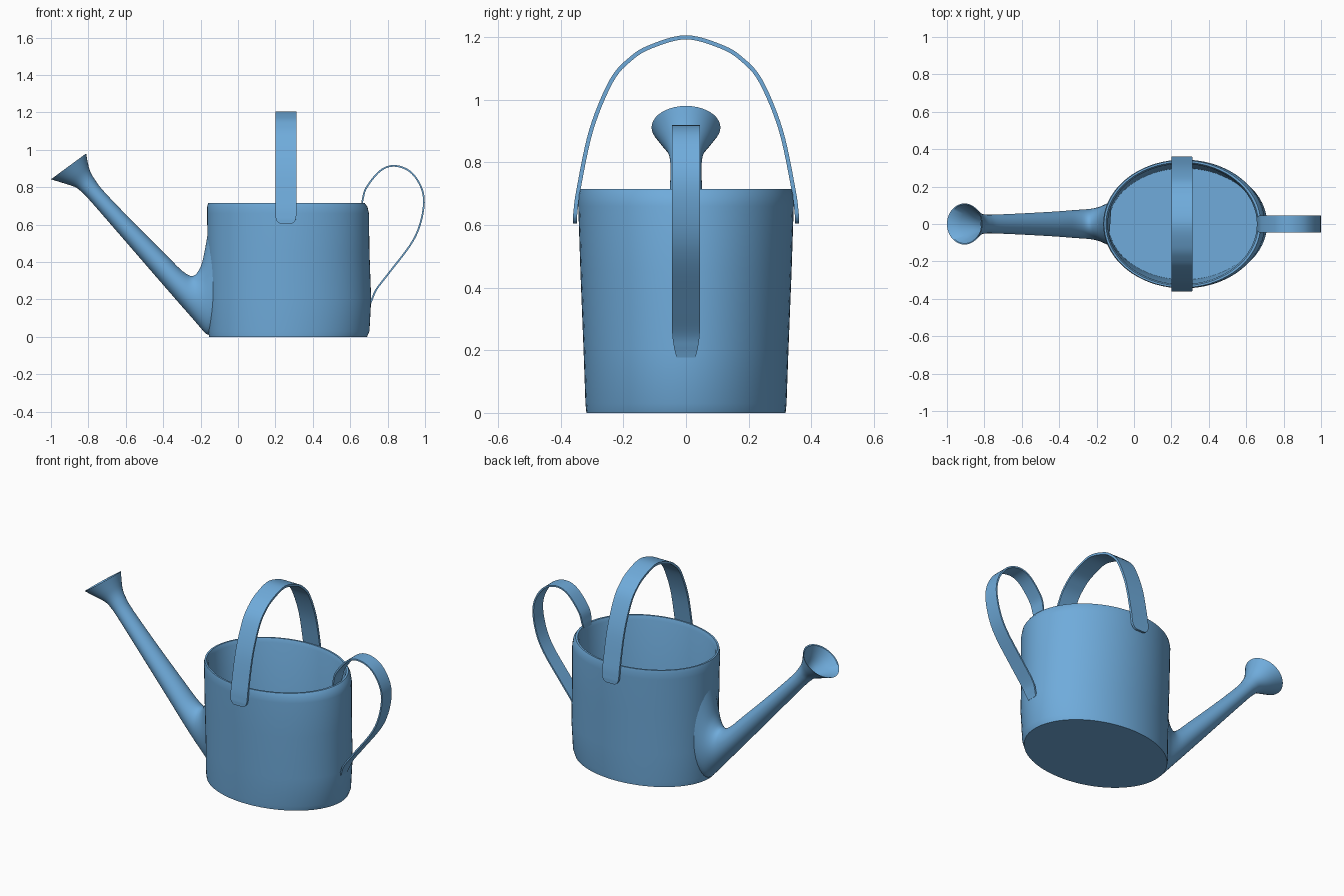
import bpy, bmesh, math

blue = bpy.data.materials.new("soft_blue")
blue.diffuse_color = (0.16, 0.41, 0.71, 1)


def smooth_points(pts, n):
    """Catmull-Rom interpolation of tuples of any length."""
    out = []
    for i in range(len(pts) - 1):
        a, b, c, d = pts[max(i - 1, 0)], pts[i], pts[i + 1], pts[min(i + 2, len(pts) - 1)]
        for k in range(n):
            t = k / n
            out.append(tuple(0.5 * (2 * q + (r - p) * t + (2 * p - 5 * q + 4 * r - s) * t * t
                                    + (3 * q - p - 3 * r + s) * t ** 3)
                             for p, q, r, s in zip(a, b, c, d)))
    out.append(pts[-1])
    return out


def loft(name, rings, cap_start=True, cap_end=True):
    """Skin a list of equal-sized closed rings."""
    bm = bmesh.new()
    rows = [[bm.verts.new(p) for p in ring] for ring in rings]
    n = len(rows[0])
    for r0, r1 in zip(rows, rows[1:]):
        for i in range(n):
            j = (i + 1) % n
            bm.faces.new((r0[i], r0[j], r1[j], r1[i]))
    if cap_start:
        bm.faces.new(rows[0][::-1])
    if cap_end:
        bm.faces.new(rows[-1])
    bmesh.ops.recalc_face_normals(bm, faces=bm.faces)
    for f in bm.faces:
        f.smooth = True
    me = bpy.data.meshes.new(name)
    bm.to_mesh(me)
    bm.free()
    me.set_sharp_from_angle(angle=math.radians(40))
    me.materials.append(blue)
    ob = bpy.data.objects.new(name, me)
    bpy.context.collection.objects.link(ob)
    return ob


def strap(name, path, thick, place):
    """Flat band along a 2D path of (u, v, half width); place maps (u, v, w) to 3D."""
    pts = smooth_points(path, 6)
    rings = []
    for i, (u, v, w) in enumerate(pts):
        a, b = pts[max(i - 1, 0)], pts[min(i + 1, len(pts) - 1)]
        du, dv = b[0] - a[0], b[1] - a[1]
        l = math.hypot(du, dv)
        nu, nv = -dv / l * thick / 2, du / l * thick / 2
        rings.append([place(u + nu, v + nv, -w), place(u + nu, v + nv, w),
                      place(u - nu, v - nv, w), place(u - nu, v - nv, -w)])
    return loft(name, rings)


# Body: oval tub with a rounded rim and a hollow inside (z, left x, right x, half depth)
body = [(0.0, -0.155, 0.69, 0.318), (0.03, -0.16, 0.703, 0.321), (0.2, -0.16, 0.712, 0.327),
        (0.45, -0.163, 0.703, 0.337), (0.66, -0.165, 0.70, 0.344), (0.695, -0.165, 0.692, 0.344),
        (0.714, -0.16, 0.678, 0.34), (0.714, -0.15, 0.665, 0.33), (0.69, -0.14, 0.657, 0.322),
        (0.03, -0.135, 0.672, 0.298)]
N = 72
rings = []
for z, xl, xr, b in body:
    cx, a = (xl + xr) / 2, (xr - xl) / 2
    rings.append([(cx + a * math.cos(2 * math.pi * i / N), b * math.sin(2 * math.pi * i / N), z)
                  for i in range(N)])
loft("can_body", rings)

# Spout and rose: (bottom x, bottom z, top x, top z, half width, wrap around body)
M = 40


def tube(sections):
    out = []
    for bx, bz, tx, tz, w, k in sections:
        ring = []
        for i in range(M):
            t = 2 * math.pi * i / M
            c, y = (1 + math.cos(t)) / 2, w * math.sin(t)
            ring.append((bx + (tx - bx) * c + 2 * k * y * y, y, bz + (tz - bz) * c))
        out.append(ring)
    return out


outer = [(-0.142, 0.01, -0.15, 0.62, 0.125, 1), (-0.168, 0.014, -0.18, 0.45, 0.104, 0.8),
         (-0.195, 0.042, -0.202, 0.37, 0.089, 0.3), (-0.245, 0.1, -0.24, 0.325, 0.08, 0),
         (-0.33, 0.197, -0.295, 0.35, 0.075, 0), (-0.45, 0.335, -0.38, 0.433, 0.067, 0),
         (-0.63, 0.543, -0.555, 0.608, 0.057, 0), (-0.79, 0.727, -0.715, 0.775, 0.05, 0),
         (-0.835, 0.773, -0.765, 0.84, 0.051, 0), (-0.87, 0.80, -0.79, 0.885, 0.06, 0),
         (-0.935, 0.822, -0.803, 0.93, 0.085, 0), (-1.0, 0.842, -0.812, 0.98, 0.11, 0)]
inner = [(-0.993, 0.845, -0.817, 0.974, 0.104, 0), (-0.927, 0.828, -0.811, 0.922, 0.077, 0),
         (-0.862, 0.807, -0.798, 0.878, 0.051, 0), (-0.82, 0.77, -0.768, 0.822, 0.04, 0)]
loft("spout", tube(smooth_points(outer, 4) + inner))

# Carrying handle: arched band over the top, mirrored across y
half = [(0.354, 0.604, 0.03), (0.354, 0.615, 0.045), (0.353, 0.64, 0.055), (0.343, 0.714, 0.056),
        (0.302, 0.905, 0.056), (0.238, 1.06, 0.056), (0.178, 1.129, 0.056), (0.113, 1.169, 0.056)]
arch = half + [(0, 1.199, 0.056)] + [(-y, z, w) for y, z, w in reversed(half)]
strap("top_handle", arch, 0.013, lambda u, v, w: (0.256 + w, u, v))

# Rear handle: thin looped band from rim to lower back
loop = [(0.662, 0.70, 0.035), (0.668, 0.74, 0.043), (0.688, 0.80, 0.045), (0.76, 0.887, 0.045),
        (0.835, 0.914, 0.045), (0.918, 0.885, 0.045), (0.976, 0.807, 0.045), (0.994, 0.716, 0.045),
        (0.971, 0.594, 0.045), (0.92, 0.489, 0.045), (0.81, 0.345, 0.045), (0.743, 0.258, 0.044),
        (0.72, 0.21, 0.038), (0.708, 0.178, 0.03)]
strap("rear_handle", loop, 0.009, lambda u, v, w: (u, w, v))
